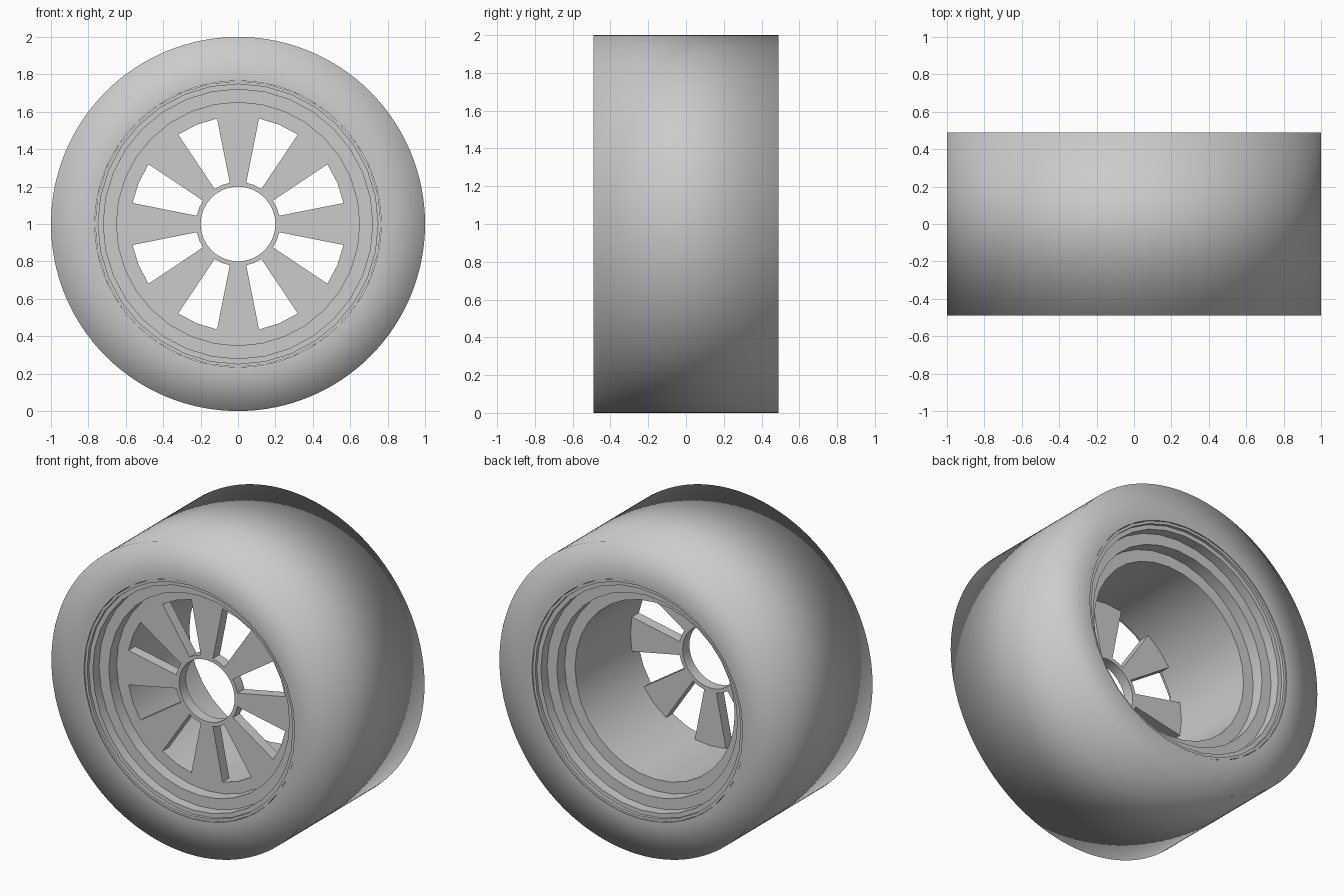
import bpy, bmesh, math

if "Cube" in bpy.data.objects:
    bpy.data.objects.remove(bpy.data.objects["Cube"])

RIM_SEGS = 32
TYRE_SEGS = 128


def point(r, y, i, segs):
    a = 2 * math.pi * i / segs
    return (r * math.cos(a), y, 1 + r * math.sin(a))


def finish(bm, name, angle=None):
    bmesh.ops.recalc_face_normals(bm, faces=bm.faces)
    mesh = bpy.data.meshes.new(name)
    bm.to_mesh(mesh)
    bm.free()
    obj = bpy.data.objects.new(name, mesh)
    bpy.context.collection.objects.link(obj)
    for o in bpy.context.selected_objects:
        o.select_set(False)
    obj.select_set(True)
    bpy.context.view_layer.objects.active = obj
    if angle is None:
        bpy.ops.object.shade_smooth()
    else:
        bpy.ops.object.shade_smooth_by_angle(angle=math.radians(angle))
    return obj


def lathe(profile, segs):
    """Revolve a closed (radius, y) profile around the axle."""
    bm = bmesh.new()
    rings = [[bm.verts.new(point(r, y, i, segs)) for i in range(segs)]
             for r, y in profile]
    for k, ring in enumerate(rings):
        nxt = rings[(k + 1) % len(rings)]
        for i in range(segs):
            j = (i + 1) % segs
            bm.faces.new((ring[i], ring[j], nxt[j], nxt[i]))
    return bm


# Tyre: squared ring, softly shaded over the shoulders, sharp at the bore
bm = lathe([(0.765, -0.49), (1, -0.49), (1, 0.49), (0.765, 0.49)], TYRE_SEGS)
for e in bm.edges:
    if all(math.hypot(v.co.x, v.co.z - 1) < 0.8 for v in e.verts):
        if abs(e.verts[0].co.y - e.verts[1].co.y) < 0.01:
            e.smooth = False
finish(bm, "tyre")

# Rim: stepped lips on both sides around a straight barrel
lip = [(0.765, -0.485), (0.748, -0.485), (0.748, -0.465), (0.72, -0.465),
       (0.72, -0.40), (0.65, -0.40), (0.65, -0.32), (0.575, -0.32)]
rim_profile = lip + [(r, -y) for r, y in reversed(lip)]
finish(lathe(rim_profile, RIM_SEGS), "rim", 30)

# Spoke disc: hub ring plus eight tapered spokes, two segments each
bm = bmesh.new()


def cell(r0, r1, i):
    bm.faces.new([bm.verts.new(point(r, -0.32, k, RIM_SEGS))
                  for r, k in ((r0, i), (r1, i), (r1, i + 1), (r0, i + 1))])


for i in range(RIM_SEGS):
    cell(0.2, 0.225, i)
    if i % 4 in (0, 3):
        cell(0.225, 0.575, i)
bmesh.ops.remove_doubles(bm, verts=bm.verts, dist=0.0005)
ext = bmesh.ops.extrude_face_region(bm, geom=bm.faces[:], use_keep_orig=True)
moved = [g for g in ext["geom"] if isinstance(g, bmesh.types.BMVert)]
bmesh.ops.translate(bm, verts=moved, vec=(0, 0.07, 0))
finish(bm, "spokes_and_hub", 30)
